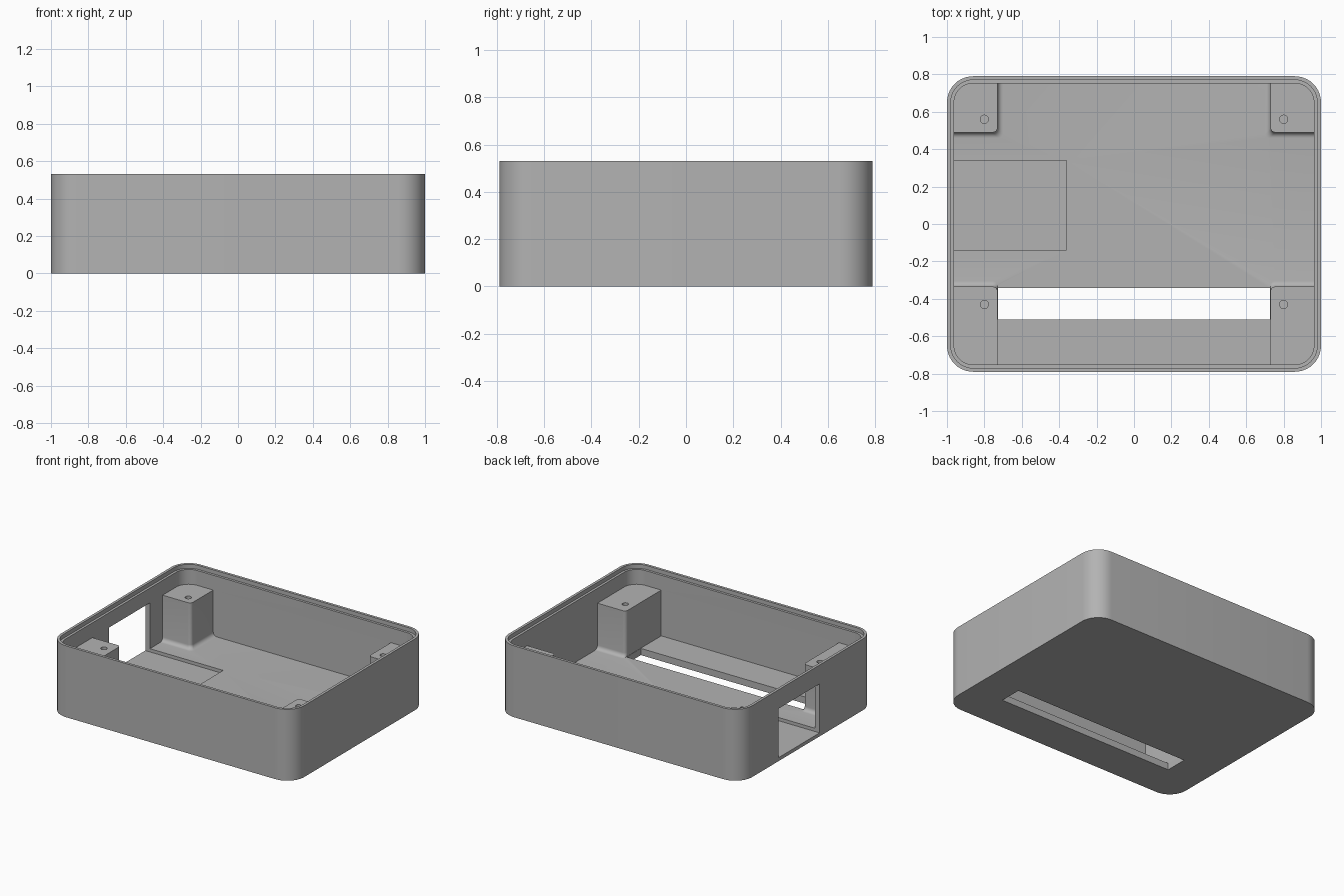
import bpy, bmesh
from math import sin, cos, pi

cube = bpy.data.objects.get("Cube")
if cube:
    bpy.data.objects.remove(cube, do_unlink=True)

LENGTH, WIDTH, HEIGHT = 1.0, 0.79, 0.53   # half sizes and full height
FLOOR, POST_TOP = 0.05, 0.39


def rounded_outline(cx, cy, hx, hy, r, steps=10):
    """Points of a rounded rectangle, counter-clockwise."""
    pts = []
    for k, (sx, sy) in enumerate([(1, 1), (-1, 1), (-1, -1), (1, -1)]):
        for i in range(steps + 1):
            a = (k + i / steps) * pi / 2
            pts.append((cx + sx * (hx - r) + r * cos(a),
                        cy + sy * (hy - r) + r * sin(a)))
    return pts


def loft(name, layers):
    """Closed solid through stacked outlines: [(z, outline), ...]."""
    bm = bmesh.new()
    rings = [[bm.verts.new((x, y, z)) for x, y in pts] for z, pts in layers]
    n = len(rings[0])
    bm.faces.new(rings[0][::-1])
    bm.faces.new(rings[-1])
    for low, high in zip(rings, rings[1:]):
        for i in range(n):
            j = (i + 1) % n
            bm.faces.new((low[i], low[j], high[j], high[i]))
    mesh = bpy.data.meshes.new(name)
    bm.to_mesh(mesh)
    bm.free()
    obj = bpy.data.objects.new(name, mesh)
    bpy.context.collection.objects.link(obj)
    return obj


def prism(name, z0, z1, outline):
    return loft(name, [(z0, outline), (z1, outline)])


def block(name, x0, x1, y0, y1, z0, z1):
    return prism(name, z0, z1, [(x0, y0), (x1, y0), (x1, y1), (x0, y1)])


def subtract(target, cutter):
    """Apply a boolean difference and discard the cutter."""
    cutter.hide_render = True
    mod = target.modifiers.new("cut", 'BOOLEAN')
    mod.operation, mod.solver, mod.object = 'DIFFERENCE', 'EXACT', cutter
    bpy.context.view_layer.update()
    graph = bpy.context.evaluated_depsgraph_get()
    mesh = bpy.data.meshes.new_from_object(target.evaluated_get(graph))
    target.modifiers.clear()
    target.data = mesh
    bpy.data.objects.remove(cutter, do_unlink=True)


def post(side, y0, y1, flare_x):
    """Corner post with a filleted foot, reaching past the cavity walls."""
    r = 0.03
    layers = [(0.0, r)]
    layers += [(FLOOR + r * (1 - cos(i / 6 * pi / 2)), r * (1 - sin(i / 6 * pi / 2)))
               for i in range(7)]
    layers.append((POST_TOP, 0.0))
    cx, cy, hx, hy = side * 0.93, (y0 + y1) / 2, 0.2, (y1 - y0) / 2
    return loft("post_shape", [
        (z, rounded_outline(cx, cy, hx + off * flare_x, hy + off, 0.025))
        for z, off in layers])


# Outer tray body
case = prism("open_case", 0, HEIGHT, rounded_outline(0, 0, LENGTH, WIDTH, 0.14))

# Cavity shape, notched where the four corner posts stand
cavity = prism("cavity", FLOOR, HEIGHT + 0.1,
               rounded_outline(0, 0, LENGTH - 0.038, WIDTH - 0.038, 0.102))
for side in (-1, 1):
    subtract(cavity, post(side, 0.49, 0.9, 1))
    subtract(cavity, post(side, -0.9, -0.335, 0))
subtract(case, cavity)

# Stepped rim
subtract(case, prism("rim_step", HEIGHT - 0.03, HEIGHT + 0.1,
                     rounded_outline(0, 0, LENGTH - 0.02, WIDTH - 0.02, 0.12)))

# Slot through the floor, and side window with its floor recess
subtract(case, block("floor_slot", -0.728, 0.728, -0.51, -0.343, -0.1, FLOOR + 0.04))
subtract(case, block("side_window", -1.1, -0.36, -0.14, 0.34, 0.026, 0.39))

# Screw holes in the posts
for x in (-0.8, 0.8):
    for y in (-0.43, 0.56):
        subtract(case, prism("screw_hole", 0.15, 0.45,
                             rounded_outline(x, y, 0.022, 0.022, 0.0219, 6)))

# Plain grey plastic
grey = bpy.data.materials.new("grey_plastic")
grey.use_nodes = True
colour = (0.45, 0.45, 0.45, 1)
grey.diffuse_color = colour
grey.node_tree.nodes["Principled BSDF"].inputs["Base Color"].default_value = colour
case.data.materials.clear()
case.data.materials.append(grey)
for face in case.data.polygons:
    face.material_index = 0

bpy.ops.object.select_all(action='DESELECT')
case.select_set(True)
bpy.context.view_layer.objects.active = case
bpy.ops.object.shade_smooth_by_angle(angle=pi / 6)
